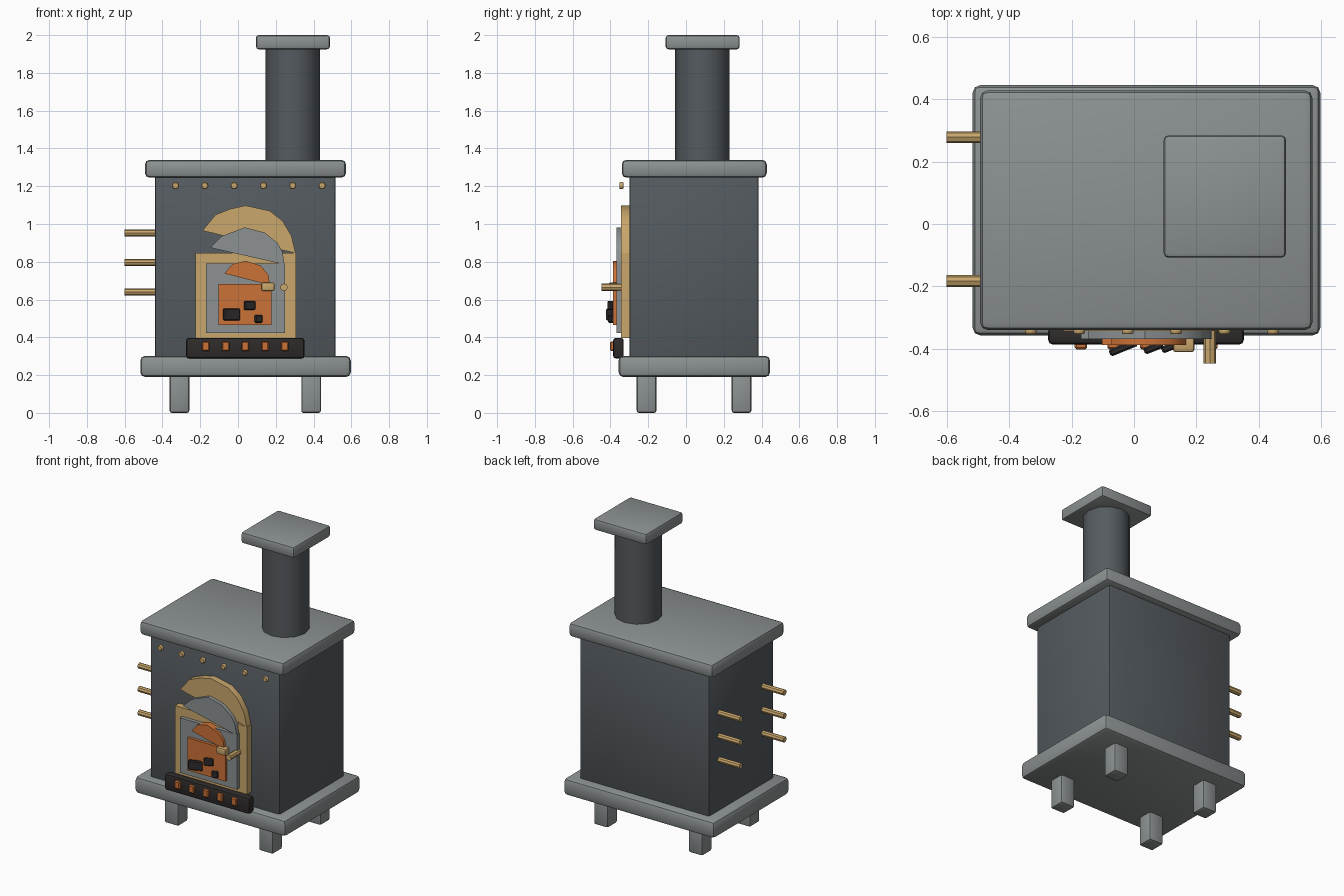
import bpy, bmesh, math
from mathutils import Matrix, Vector

if "Cube" in bpy.data.objects:
    bpy.data.objects.remove(bpy.data.objects["Cube"])


def material(name, rgb):
    m = bpy.data.materials.new(name)
    m.diffuse_color = (*rgb, 1)
    m.use_nodes = True
    m.node_tree.nodes["Principled BSDF"].inputs["Base Color"].default_value = m.diffuse_color
    return m


IRON = material("dark iron", (0.090, 0.104, 0.116))
STONE = material("grey stone", (0.262, 0.285, 0.285))
BRASS = material("brass", (0.585, 0.385, 0.150))
EMBER = material("ember orange", (0.600, 0.168, 0.038))
COAL = material("black coal", (0.027, 0.023, 0.023))


def finish(bm, name, mat, bevel=0.0, segments=2):
    bmesh.ops.recalc_face_normals(bm, faces=bm.faces)
    if bevel:
        sharp = [e for e in bm.edges if e.calc_face_angle(0) > math.radians(40)]
        bmesh.ops.bevel(bm, geom=sharp, offset=bevel, segments=segments,
                        profile=0.5, affect='EDGES')
    mesh = bpy.data.meshes.new(name)
    bm.to_mesh(mesh)
    bm.free()
    mesh.materials.append(mat)
    ob = bpy.data.objects.new(name, mesh)
    bpy.context.collection.objects.link(ob)
    bpy.ops.object.select_all(action='DESELECT')
    ob.select_set(True)
    bpy.context.view_layer.objects.active = ob
    bpy.ops.object.shade_smooth_by_angle(angle=math.radians(35))
    return ob


def box(name, mat, x, y, z, bevel=0.0, segments=2, turn=0.0):
    """Box from (min, max) ranges, optionally turned about its own z axis."""
    size = [b - a for a, b in (x, y, z)]
    mid = Vector([(a + b) / 2 for a, b in (x, y, z)])
    bm = bmesh.new()
    bmesh.ops.create_cube(bm, size=1, matrix=Matrix.Translation(mid)
                          @ Matrix.Rotation(turn, 4, 'Z') @ Matrix.Diagonal((*size, 1)))
    return finish(bm, name, mat, bevel, segments)


def rod(name, mat, start, end, radius, sides, bevel=0.0):
    """Capped cylinder between two points."""
    a, b = Vector(start), Vector(end)
    turn = (b - a).to_track_quat('Z', 'Y').to_matrix().to_4x4()
    bm = bmesh.new()
    bmesh.ops.create_cone(bm, cap_ends=True, segments=sides, radius1=radius, radius2=radius,
                          depth=(b - a).length, matrix=Matrix.Translation((a + b) / 2) @ turn)
    return finish(bm, name, mat, bevel, 1)


def arch(name, mat, outline, y):
    """Flat x-z outline extruded along y."""
    bm = bmesh.new()
    face = bm.faces.new([bm.verts.new((px, y[0], pz)) for px, pz in outline])
    new = bmesh.ops.extrude_face_region(bm, geom=[face])['geom']
    bmesh.ops.translate(bm, vec=(0, y[1] - y[0], 0),
                        verts=[v for v in new if isinstance(v, bmesh.types.BMVert)])
    return finish(bm, name, mat)


# Main masonry and iron body
box("base_slab", STONE, (-0.517, 0.597), (-0.357, 0.445), (0.19, 0.302), 0.025)
box("stove_body", IRON, (-0.44, 0.517), (-0.30, 0.385), (0.29, 1.26), 0.015)
box("top_slab", STONE, (-0.493, 0.572), (-0.34, 0.428), (1.245, 1.34), 0.025)
for side, x in (("left", -0.31), ("right", 0.387)):
    for end, y in (("front", -0.209), ("back", 0.294)):
        box(f"{end}_{side}_leg", STONE, (x - 0.052, x + 0.052),
            (y - 0.052, y + 0.052), (0.0, 0.21), 0.012)

# Chimney
rod("chimney_pipe", IRON, (0.29, 0.087, 1.3), (0.29, 0.087, 1.95), 0.144, 12)
box("chimney_cap", STONE, (0.095, 0.487), (-0.108, 0.284), (1.925, 2.0), 0.015)

# Brass pegs on the left side
for y in (-0.183, 0.278):
    for z in (0.64, 0.797, 0.953):
        rod("side_peg", BRASS, (-0.6, y, z), (-0.43, y, z), 0.019, 8)

# Row of rivets under the top slab
for i in range(6):
    x = -0.331 + i * 0.1552
    rod("rivet", BRASS, (x, -0.332, 1.203), (x, -0.352, 1.203), 0.02, 8, 0.004)

# Layered door: frame, panel and fire opening, each with a tilted arch
box("door_frame", BRASS, (-0.225, 0.308), (-0.343, -0.29), (0.397, 0.847))
box("door_panel", STONE, (-0.17, 0.25), (-0.368, -0.32), (0.424, 0.79))
box("fire_opening", EMBER, (-0.103, 0.178), (-0.387, -0.34), (0.466, 0.682))
arch("frame_arch", BRASS, [(-0.188, 0.965), (-0.119, 1.049), (-0.04, 1.08), (0.04, 1.098),
                           (0.167, 1.07), (0.236, 1.017), (0.283, 0.937), (0.305, 0.845)],
     (-0.343, -0.29))
arch("panel_arch", STONE, [(-0.148, 0.875), (-0.087, 0.935), (0.035, 0.982), (0.14, 0.955),
                           (0.209, 0.90), (0.236, 0.85), (0.246, 0.785)], (-0.368, -0.32))
arch("fire_arch", EMBER, [(-0.072, 0.738), (-0.03, 0.787), (0.04, 0.805), (0.12, 0.78),
                          (0.162, 0.73), (0.168, 0.677)], (-0.387, -0.34))

# Coals in the fire, slightly turned
for x, z, w, h in ((-0.034, 0.521, 0.095, 0.063), (0.062, 0.569, 0.063, 0.048),
                   (0.109, 0.498, 0.043, 0.042)):
    box("coal_lump", COAL, (x - w / 2, x + w / 2), (-0.408, -0.385),
        (z - h / 2, z + h / 2), 0.006, 1, math.radians(22))

# Latch and handle
box("latch", BRASS, (0.125, 0.193), (-0.41, -0.36), (0.645, 0.69), 0.008)
rod("door_handle", BRASS, (0.243, -0.34, 0.665), (0.243, -0.447, 0.665), 0.02, 8)

# Ash grate with glowing slots
box("ash_grate", COAL, (-0.275, 0.352), (-0.386, -0.33), (0.288, 0.397), 0.015)
for i in range(5):
    x = -0.17 + i * 0.1045
    box("glowing_slot", EMBER, (x - 0.02, x + 0.02), (-0.402, -0.37), (0.327, 0.379), 0.006, 1)
